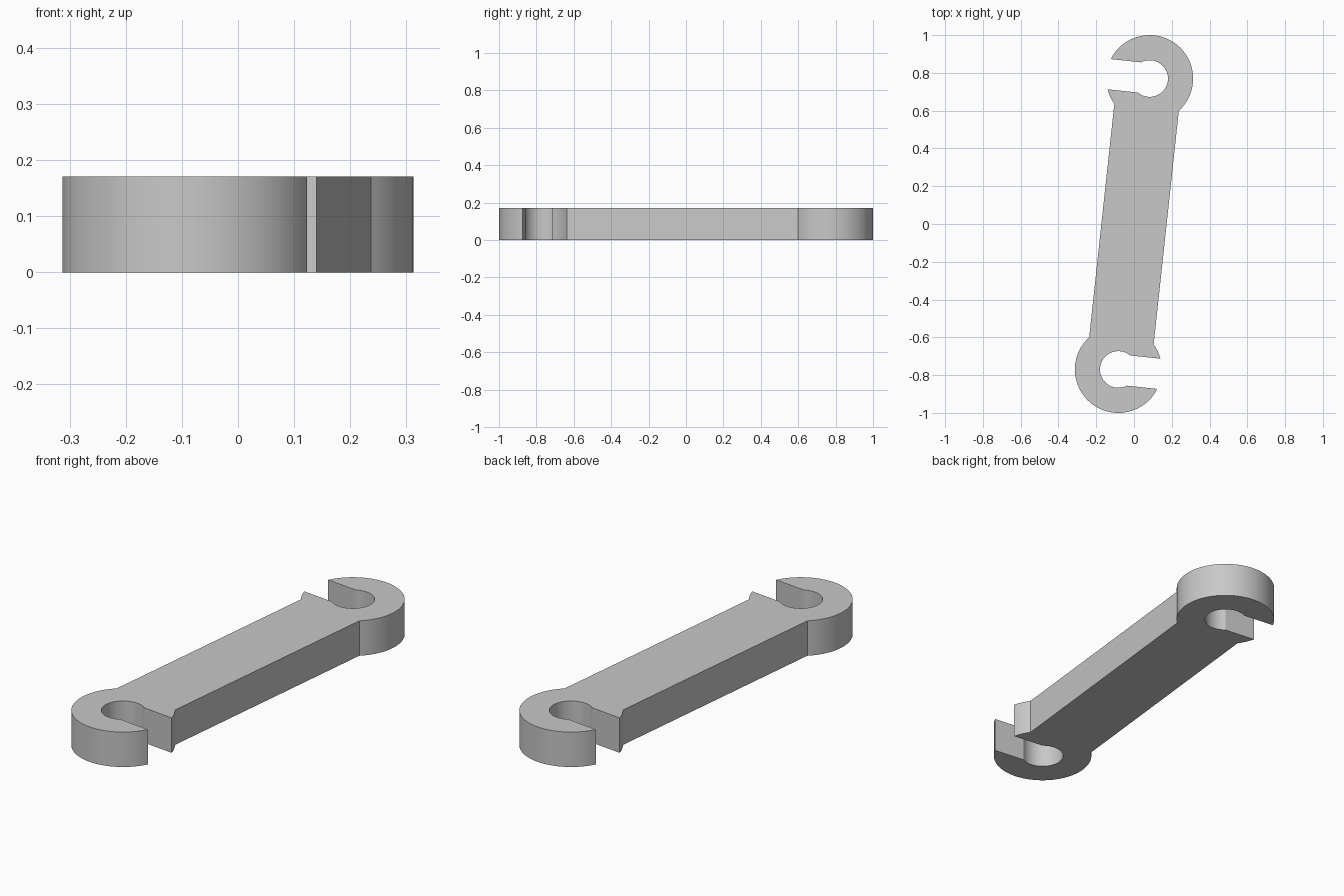
import bpy
import bmesh
from math import asin, acos, cos, sin, pi, radians
from mathutils import Matrix, Vector

cube = bpy.data.objects.get("Cube")
if cube:
    bpy.data.objects.remove(cube)

# Dimensions
THICK = 0.171       # plate thickness
REACH = 0.7745      # head centre distance from the middle
HEAD_R = 0.23       # outer head radius
HOLE_R = 0.097      # round seat radius
SLOT = 0.0805       # half width of the side opening
BAR = 0.1717        # half width of the handle
TILT = radians(-6.15)


def arc(radius, start, end, steps):
    """Points along an arc around the head centre."""
    angles = [start + (end - start) * i / steps for i in range(steps + 1)]
    return [Vector((radius * cos(a), REACH + radius * sin(a), 0)) for a in angles]


# Open-sided head: outer rim, round seat, then the short lip beside the handle
bar_angle = acos(BAR / HEAD_R)
tip_angle = asin(SLOT / HEAD_R)
seat_angle = pi - asin(SLOT / HOLE_R)
head = arc(HEAD_R, -bar_angle, pi - tip_angle, 48)
head += arc(HOLE_R, seat_angle, -seat_angle, 40)
head += arc(HEAD_R, pi + tip_angle, pi + bar_angle, 6)

# The second head is the first turned half way round
half_turn = Matrix.Rotation(pi, 3, 'Z')
outline = head + [half_turn @ p for p in head]

# Extrude the outline into a plate
bm = bmesh.new()
tilt = Matrix.Rotation(TILT, 3, 'Z')
base = bm.faces.new([bm.verts.new(tilt @ p) for p in outline])
ext = bmesh.ops.extrude_face_region(bm, geom=[base], use_keep_orig=True)
top_verts = [g for g in ext["geom"] if isinstance(g, bmesh.types.BMVert)]
bmesh.ops.translate(bm, verts=top_verts, vec=(0, 0, THICK))
bmesh.ops.recalc_face_normals(bm, faces=bm.faces)
mesh = bpy.data.meshes.new("double_ended_wrench")
bm.to_mesh(mesh)
bm.free()

wrench = bpy.data.objects.new("double_ended_wrench", mesh)
bpy.context.collection.objects.link(wrench)

# Plain grey
grey = bpy.data.materials.new("light_grey")
grey.use_nodes = True
colour = (0.58, 0.58, 0.58, 1)
grey.diffuse_color = colour
grey.node_tree.nodes["Principled BSDF"].inputs["Base Color"].default_value = colour
mesh.materials.append(grey)

# Smooth curved walls, crisp corners
bpy.ops.object.select_all(action='DESELECT')
wrench.select_set(True)
bpy.context.view_layer.objects.active = wrench
bpy.ops.object.shade_smooth_by_angle(angle=radians(25))
